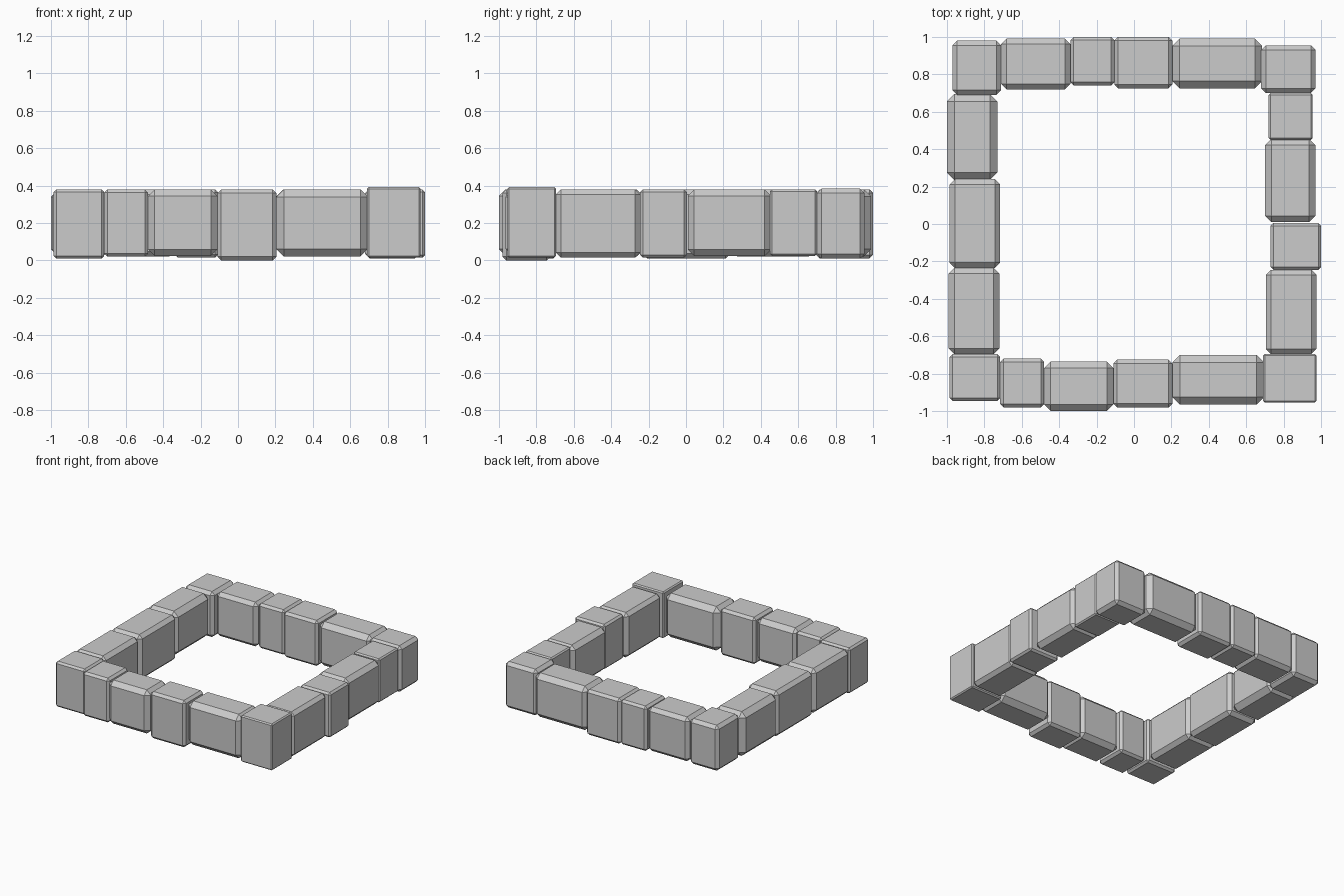
import bpy, bmesh
from mathutils import Vector


def stone(name, x0, x1, y0, y1, z0, bevel, z1=0.38):
    """One roughly cut stone: a box with all its edges chamfered."""
    bm = bmesh.new()
    bmesh.ops.create_cube(bm, size=1)
    size = Vector((x1 - x0, y1 - y0, z1 - z0))
    mid = Vector((x0 + x1, y0 + y1, z0 + z1)) / 2
    for v in bm.verts:
        v.co = Vector(a * b for a, b in zip(v.co, size)) + mid
    bmesh.ops.bevel(bm, geom=bm.edges[:], offset=bevel, segments=1,
                    profile=0.5, affect='EDGES', clamp_overlap=True)
    mesh = bpy.data.meshes.new(name)
    bm.to_mesh(mesh)
    bm.free()
    bpy.context.collection.objects.link(bpy.data.objects.new(name, mesh))


# Corner stones
stone("corner_front_left", -.985, -.715, -.945, -.695, .01, .015)
stone("corner_front_right", .69, .975, -.955, -.695, .015, .009, .392)
stone("corner_back_left", -.97, -.71, .69, .98, .01, .025)
stone("corner_back_right", .68, .97, .70, .955, .01, .025, .385)

# Stones between the corners: x0, x1, y0, y1, z0, chamfer
runs = {
    "front_stone": [
        (-.715, -.48, -.98, -.72, .02, .018),
        (-.48, -.11, -1.0, -.735, .025, .035),
        (-.11, .205, -.98, -.725, .0, .02),
        (.205, .695, -.965, -.70, .022, .04),
    ],
    "back_stone": [
        (-.71, -.34, .72, .99, .02, .028),
        (-.34, -.105, .74, 1.0, .015, .018),
        (-.105, .205, .725, 1.0, .01, .02),
        (.205, .685, .725, .99, .022, .038),
    ],
    "left_stone": [
        (-1.0, -.73, .235, .695, .02, .04),
        (-.985, -.715, -.235, .24, .01, .028),
        (-.99, -.72, -.695, -.235, .02, .03),
    ],
    "right_stone": [
        (.72, .955, .45, .70, .025, .01),
        (.70, .97, .01, .455, .025, .034),
        (.73, 1.0, -.245, .005, .015, .015),
        (.705, .975, -.695, -.245, .015, .027),
    ],
}
for side, blocks in runs.items():
    for i, block in enumerate(blocks, 1):
        stone(f"{side}_{i}", *block)
